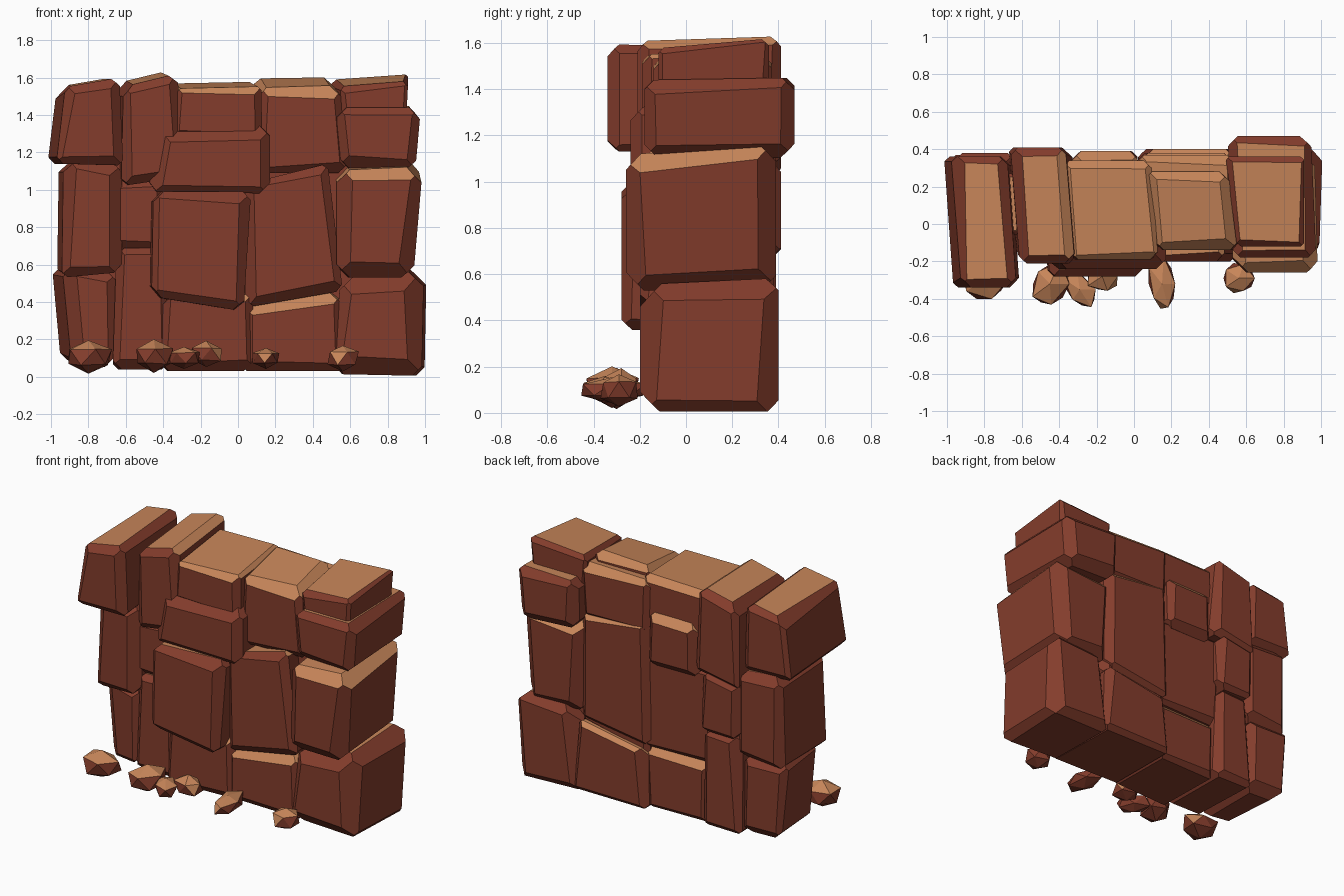
import bpy
import bmesh
import random
from mathutils import Vector

random.seed(4)
cube = bpy.data.objects.get("Cube")
if cube:
    bpy.data.objects.remove(cube, do_unlink=True)


def make_material(name, colour):
    mat = bpy.data.materials.new(name)
    mat.use_nodes = True
    mat.diffuse_color = colour
    bsdf = mat.node_tree.nodes["Principled BSDF"]
    bsdf.inputs["Base Color"].default_value = colour
    bsdf.inputs["Roughness"].default_value = 0.9
    return mat


ROCK = make_material("red brown rock", (0.23, 0.046, 0.025, 1))
SAND = make_material("sandy top", (0.57, 0.235, 0.1, 1))


def finish(bm, name, limit):
    """Store the mesh, with sand on every face that points up enough."""
    bm.normal_update()
    for face in bm.faces:
        face.smooth = False
        face.material_index = int(face.normal.z > limit)
    mesh = bpy.data.meshes.new(name)
    bm.to_mesh(mesh)
    bm.free()
    mesh.materials.append(ROCK)
    mesh.materials.append(SAND)
    obj = bpy.data.objects.new(name, mesh)
    bpy.context.collection.objects.link(obj)
    return obj


def chip_edges(bm, size):
    """Slice every edge off with a slightly tilted plane."""
    cuts = []
    bm.normal_update()
    for edge in bm.edges:
        out = sum((f.normal for f in edge.link_faces), Vector()).normalized()
        a, b = (v.co - out * size * random.uniform(0.4, 1) for v in edge.verts)
        along = (b - a).normalized()
        cuts.append(((a + b) / 2, (out - along * out.dot(along)).normalized()))
    for point, normal in cuts:
        bmesh.ops.bisect_plane(bm, geom=bm.verts[:] + bm.edges[:] + bm.faces[:],
                               plane_co=point, plane_no=normal, clear_outer=True)
        rim = [e for e in bm.edges if e.is_boundary]
        bmesh.ops.holes_fill(bm, edges=rim, sides=0)
    bmesh.ops.recalc_face_normals(bm, faces=bm.faces[:])


def block(name, x, z, y, chip=0.045, rise=0.0, skew=0.0, sandy_edge=False,
          front_left=(0, 0), front_right=(0, 0), **corners):
    """Chipped block; bl, br, tl, tr move the outline, front_* the front edges."""
    bm = bmesh.new()
    bmesh.ops.create_cube(bm, size=2)
    for v in bm.verts:
        right, back, top = (c > 0 for c in v.co)
        key = ("t" if top else "b") + ("r" if right else "l")
        dx, dz = corners.get(key, (0, 0))
        v.co = Vector((x[right] + dx, y[back], z[top] + dz))
        if back:
            v.co.z += rise if top else 0
            v.co.x += skew
        else:
            push = front_right if right else front_left
            v.co += Vector((push[0], push[1], 0))
    chip_edges(bm, chip)
    return finish(bm, name, 0.55 if sandy_edge else 0.8)


def pebble(name, centre, size, turn=0.0):
    """Small faceted stone."""
    bm = bmesh.new()
    bmesh.ops.create_icosphere(bm, subdivisions=1, radius=1)
    for v in bm.verts:
        p = v.co * random.uniform(0.95, 1.2)
        p = Vector((p.x * size[0], p.y * size[1], p.z * size[2]))
        p.x += p.y * turn
        v.co = p + Vector(centre)
    return finish(bm, name, 0.3)


# Solid middle that closes the joints
block("wall_core", (-.88, .86), (.1, 1.42), (-.06, .27), chip=.02)

# Bottom course
block("bottom_left_block", (-.97, -.65), (.05, .56), (-.13, .37), chip=.05,
      front_left=(.07, .03), bl=(.02, .01), tl=(-.03, .02))
block("bottom_narrow_block", (-.67, -.39), (.04, .69), (-.15, .39), tl=(.02, 0), br=(.02, 0))
block("bottom_centre_block", (-.41, .08), (.03, .44), (-.18, .34), sandy_edge=True)
block("bottom_inner_block", (.02, .57), (.03, .41), (-.17, .4), rise=.05, sandy_edge=True,
      tl=(.02, -.04), tr=(-.03, .05))
block("bottom_right_block", (.5, .98), (.015, .54), (-.2, .4), chip=.075, rise=.03,
      front_right=(-.02, 0), tl=(.05, -.01), tr=(.03, .02), br=(.02, -.01))

# Middle course
block("middle_left_block", (-.97, -.62), (.53, 1.13), (-.2, .38), chip=.05,
      front_left=(.03, .02), br=(0, .03), tl=(.01, .03))
block("middle_narrow_block", (-.68, -.38), (.68, 1.06), (-.14, .41), tr=(0, .02))
block("front_centre_block", (-.49, .05), (.36, .99), (-.28, .1), chip=.05,
      front_left=(.03, 0), bl=(0, .07), br=(-.02, -.01), tl=(.01, 0), tr=(.02, 0))
block("middle_inner_block", (.04, .56), (.4, 1.07), (-.2, .35),
      bl=(0, -.03), br=(0, .06), tl=(0, -.04), tr=(-.08, .07))
block("middle_right_block", (.53, .95), (.53, 1.1), (-.26, .39), chip=.07, rise=.05,
      skew=-.02, sandy_edge=True, tr=(.04, .02), br=(-.01, 0))

# Upper course
block("upper_centre_block", (-.47, .17), (.98, 1.35), (-.24, .1), chip=.06,
      front_left=(.03, 0), tl=(.05, -.02), bl=(-.04, .01))
block("upper_right_block", (.51, .95), (1.1, 1.44), (-.18, .47), chip=.05, rise=.01,
      skew=-.03, tl=(.02, 0), tr=(.03, 0), bl=(.02, .02))

# Back faces of the core
block("back_large_block", (.02, .53), (.45, 1.22), (0, .38), sandy_edge=True,
      tl=(0, .05), br=(0, .06))
block("back_middle_block", (-.42, .08), (.43, 1.05), (0, .34), chip=.03)
block("back_upper_block", (-.34, .02), (1.0, 1.35), (0, .39), sandy_edge=True)

# Top course
block("top_left_block", (-.95, -.61), (1.13, 1.54), (-.34, .36), chip=.04,
      skew=-.05, bl=(-.02, .01), tl=(.03, .01), tr=(-.02, .06))
block("top_narrow_block", (-.62, -.32), (1.02, 1.55), (-.21, .41), chip=.04, rise=.02,
      skew=-.05, tl=(.01, 0), tr=(0, .07), br=(.04, .05))
block("top_centre_block", (-.34, .13), (1.28, 1.54), (-.19, .34), chip=.035, rise=.03,
      skew=-.04, sandy_edge=True, tr=(0, .01))
block("top_inner_block", (.1, .58), (1.09, 1.54), (-.14, .28), rise=.06, skew=-.04,
      sandy_edge=True, tr=(-.03, .01))
block("top_back_ledge", (.02, .53), (1.2, 1.53), (.1, .37), rise=.02, sandy_edge=True)
block("top_right_block", (.49, .9), (1.38, 1.55), (-.12, .36), chip=.025, rise=.04,
      front_left=(.06, 0), tr=(.01, .03))

# Loose stones along the front
pebble("stone_far_left", (-.8, -.3, .105), (.12, .1, .08))
pebble("stone_left", (-.45, -.32, .11), (.1, .12, .08), .2)
pebble("stone_left_small", (-.29, -.35, .1), (.08, .1, .06), -.4)
pebble("stone_centre", (-.17, -.28, .12), (.09, .08, .065))
pebble("stone_long", (.15, -.32, .1), (.075, .15, .055), -.1)
pebble("stone_right", (.56, -.29, .1), (.085, .08, .07))
